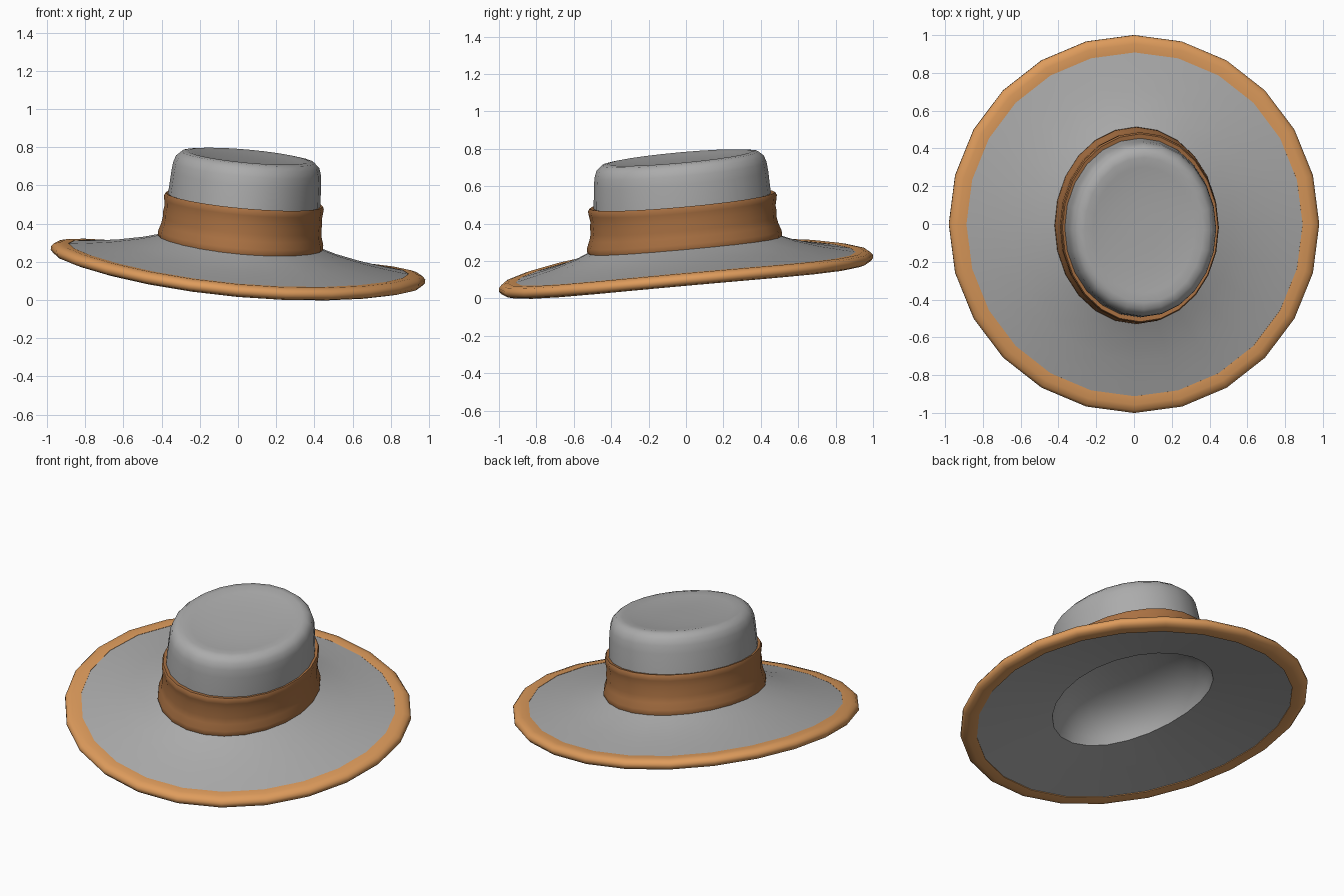
import bpy, bmesh, math

SIDES = 24
RIM_H = 0.160
RIM_BEND = 0.025


def material(name, rgb):
    m = bpy.data.materials.new(name)
    m.diffuse_color = (*rgb, 1)
    return m


felt = material("grey felt", (0.41, 0.41, 0.41))
leather = material("brown band", (0.40, 0.165, 0.055))
edging = material("light tan edging", (0.73, 0.33, 0.107))


def place(angle, rx, ry, h, bend):
    """Point on an oval ring, bent up at the sides and tilted with the whole hat."""
    x, y = rx * math.cos(angle), ry * math.sin(angle)
    lean = h - RIM_H
    return (x + 0.09 * lean, y - 0.055 * lean,
            h + bend * math.cos(2 * angle) - 0.09 * x + 0.09 * y)


def lathe(name, rings, mat, cap=False, closed=False, flip=False):
    """Oval rings (rx, ry, height, bend) joined by quads, listed from outside to top."""
    bm = bmesh.new()
    loops = [[bm.verts.new(place(2 * math.pi * i / SIDES, *r)) for i in range(SIDES)]
             for r in rings]
    pairs = list(zip(loops, loops[1:]))
    if closed:
        pairs.append((loops[-1], loops[0]))
    for a, b in pairs:
        for i in range(SIDES):
            j = (i + 1) % SIDES
            bm.faces.new((a[i], a[j], b[j], b[i]))
    if cap:
        centre = bm.verts.new(place(0, 0, 0, rings[-1][2], 0))
        for i in range(SIDES):
            bm.faces.new((loops[-1][i], loops[-1][(i + 1) % SIDES], centre))
    if flip:
        bmesh.ops.reverse_faces(bm, faces=bm.faces[:])
    mesh = bpy.data.meshes.new(name)
    bm.to_mesh(mesh)
    bm.free()
    mesh.materials.append(mat)
    obj = bpy.data.objects.new(name, mesh)
    bpy.context.collection.objects.link(obj)
    bpy.ops.object.select_all(action='DESELECT')
    obj.select_set(True)
    bpy.context.view_layer.objects.active = obj
    bpy.ops.object.shade_smooth_by_angle(angle=math.radians(48))
    return obj


# Brim top and crown: felt flaring from the rim up to a shallow dished top
lathe("brim_and_crown", [
    (0.900, 0.920, 0.189, RIM_BEND),
    (0.80, 0.84, 0.204, 0.021),
    (0.66, 0.72, 0.229, 0.016),
    (0.52, 0.59, 0.264, 0.010),
    (0.415, 0.495, 0.300, 0.004),
    (0.402, 0.480, 0.40, 0.002),
    (0.399, 0.474, 0.52, 0.001),
    (0.392, 0.466, 0.64, 0),
    (0.387, 0.460, 0.688, 0),
    (0.375, 0.447, 0.724, 0),
    (0.349, 0.420, 0.748, 0),
    (0.315, 0.385, 0.753, 0),
    (0.270, 0.335, 0.746, 0),
    (0.180, 0.220, 0.737, 0),
    (0.080, 0.100, 0.734, 0),
], felt, cap=True)

# Underside of the brim with the hollow for the head
lathe("brim_underside", [
    (0.900, 0.920, 0.134, RIM_BEND),
    (0.655, 0.725, 0.180, 0.020),
    (0.400, 0.530, 0.228, 0.015),
    (0.390, 0.510, 0.270, 0.010),
    (0.355, 0.460, 0.335, 0.003),
    (0.290, 0.370, 0.395, 0),
    (0.190, 0.240, 0.435, 0),
    (0.085, 0.110, 0.450, 0),
], felt, cap=True, flip=True)

# Waisted band around the crown with soft folds and a rolled top edge
lathe("hat_band", [
    (0.426, 0.513, 0.280, 0.005),
    (0.433, 0.522, 0.300, 0.005),
    (0.432, 0.520, 0.322, 0.005),
    (0.420, 0.505, 0.360, 0.004),
    (0.415, 0.497, 0.395, 0.003),
    (0.416, 0.499, 0.425, 0.003),
    (0.412, 0.495, 0.455, 0.002),
    (0.416, 0.502, 0.490, 0.001),
    (0.418, 0.505, 0.510, 0.001),
    (0.412, 0.497, 0.525, 0.001),
    (0.392, 0.466, 0.520, 0.001),
], leather)

# Edging wrapped around the rim: flush inside, rounded outside
section = [(-0.045, -0.028), (0, -0.033), (0.031, -0.025), (0.045, -0.009),
           (0.045, 0.009), (0.031, 0.025), (0, 0.033), (-0.045, 0.032)]
lathe("brim_edging", [(0.935 + dr, 0.955 + dr, RIM_H + dh, RIM_BEND) for dr, dh in section],
      edging, closed=True)
